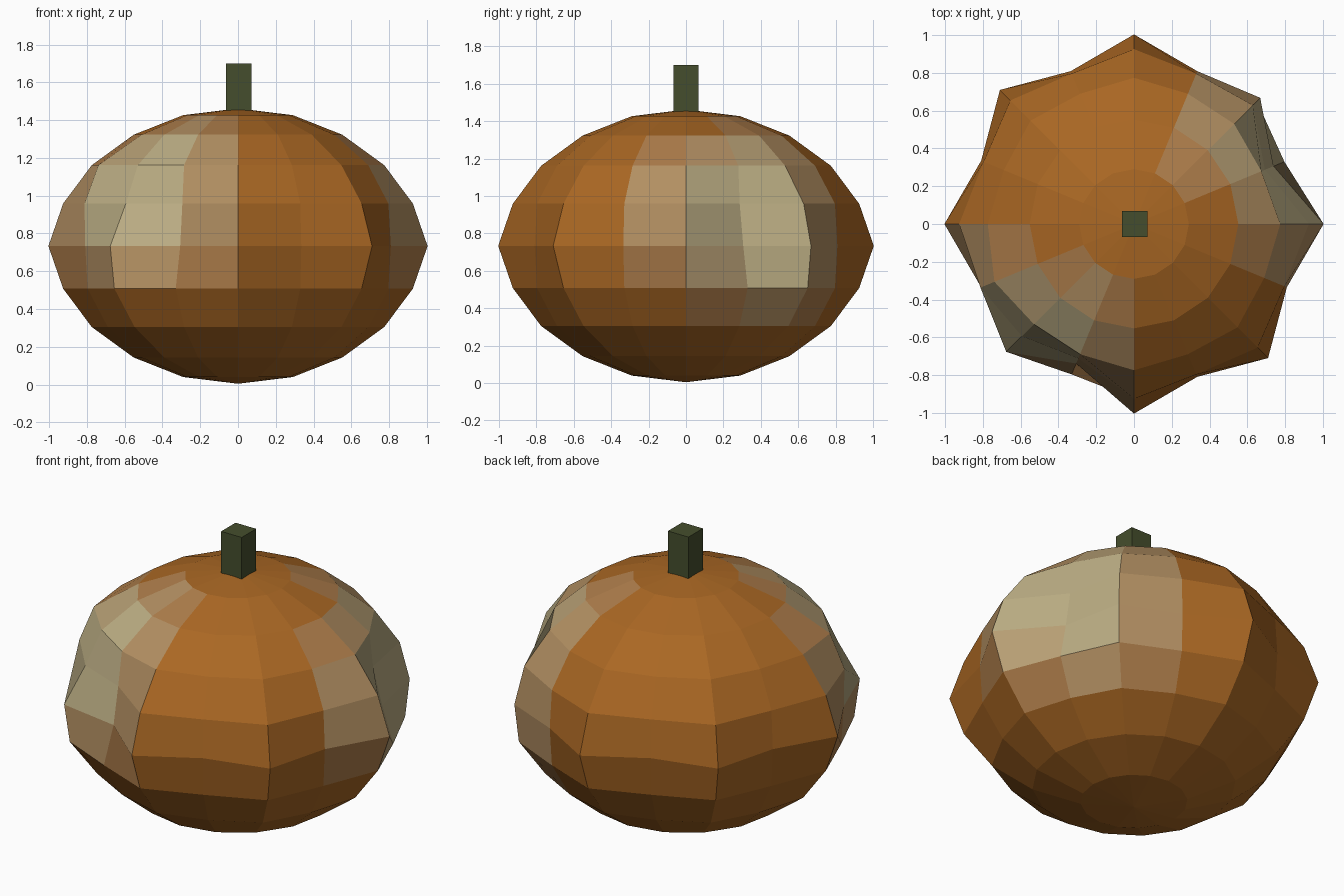
import bpy, bmesh
from math import sin, cos, pi

if "Cube" in bpy.data.objects:
    bpy.data.objects.remove(bpy.data.objects["Cube"])

SEG, RINGS = 16, 10
MID_Z, HALF_H, RADIUS = 0.733, 0.729, 0.94


def material(name, color):
    m = bpy.data.materials.new(name)
    m.diffuse_color = (*color, 1)
    m.use_nodes = True
    m.node_tree.nodes["Principled BSDF"].inputs["Base Color"].default_value = m.diffuse_color
    return m


# Rib strength per ring: ridges bulge out, grooves sink in
rib = {3: 0.014, 4: 0.032, 5: 0.064, 6: 0.032, 7: 0.014}

# Soft, sagging spots: (segment, ring) -> radius
dents = {(10, 5): 0.957, (10, 4): 0.84, (10, 3): 0.75,
         (11, 5): 0.80, (11, 4): 0.77, (9, 4): 0.88, (9, 3): 0.80,
         (2, 5): 0.945, (2, 4): 0.89, (2, 3): 0.75, (2, 6): 0.92,
         (1, 5): 0.80, (1, 4): 0.75, (1, 3): 0.73}

# Pale patches, marked per vertex
pale = {(s, r) for s in (10, 11) for r in range(2, 6)}
pale |= {(9, 3), (9, 4), (9, 5)}
pale |= {(s, r) for s in (0, 1, 2) for r in (3, 4, 5)}
pale |= {(1, 6), (2, 6), (2, 2)}

# Ribbed body
bm = bmesh.new()
grid = {}
for r in range(1, RINGS):
    phi = pi * r / RINGS
    for s in range(SEG):
        a = 2 * pi * s / SEG
        rad = RADIUS * sin(phi) + rib.get(r, 0) * (1 if s % 2 == 0 else -1)
        rad = dents.get((s, r), rad)
        grid[s, r] = bm.verts.new((rad * cos(a), rad * sin(a), MID_Z + HALF_H * cos(phi)))
top = bm.verts.new((0, 0, MID_Z + HALF_H))
bottom = bm.verts.new((0, 0, MID_Z - HALF_H))
for s in range(SEG):
    n = (s + 1) % SEG
    bm.faces.new((top, grid[s, 1], grid[n, 1]))
    bm.faces.new((bottom, grid[n, RINGS - 1], grid[s, RINGS - 1]))
    for r in range(1, RINGS - 1):
        keys = [(s, r), (s, r + 1), (n, r + 1), (n, r)]
        f = bm.faces.new([grid[k] for k in keys])
        f.material_index = sum(k in pale for k in keys)
bmesh.ops.recalc_face_normals(bm, faces=bm.faces)
mesh = bpy.data.meshes.new("body")
bm.to_mesh(mesh)
bm.free()
body = bpy.data.objects.new("body", mesh)
bpy.context.collection.objects.link(body)

# Skin colours blend from orange to pale
orange, cream = (0.40, 0.136, 0.017), (0.50, 0.42, 0.23)
for i in range(5):
    t = i / 4
    mesh.materials.append(material(f"skin_{i}", [o + (c - o) * t for o, c in zip(orange, cream)]))

# Square stem
bpy.ops.mesh.primitive_cube_add(size=1, location=(0.004, 0, 1.56))
stem = bpy.context.object
stem.name = "stem"
stem.scale = (0.136, 0.136, 0.28)
stem.data.materials.append(material("stem_green", (0.06, 0.076, 0.026)))
